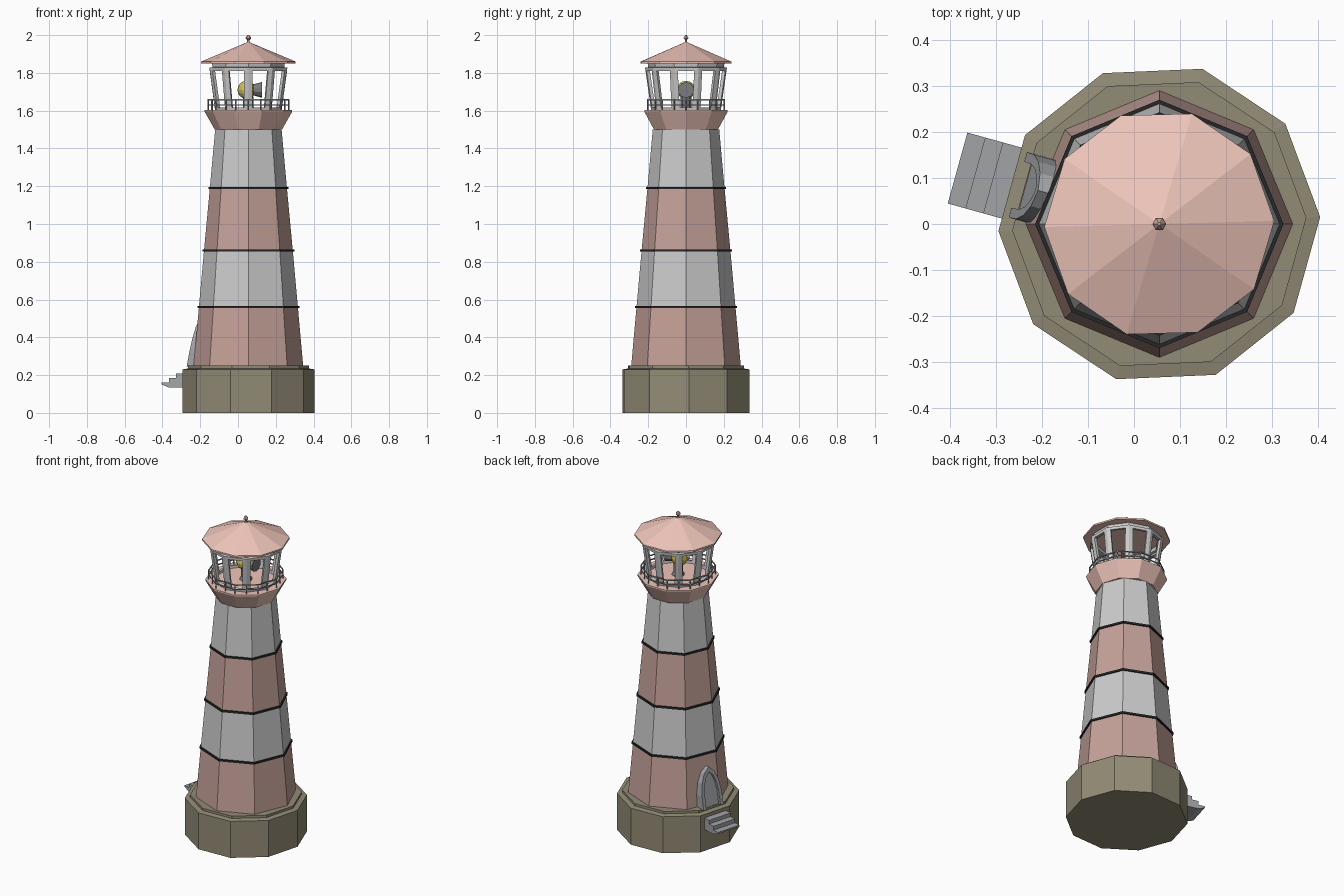
import bpy, bmesh, math
from mathutils import Matrix, Vector

if "Cube" in bpy.data.objects:
    bpy.data.objects.remove(bpy.data.objects["Cube"])

CX = 0.055                      # tower axis
RAD = math.radians


def mat(name, r, g, b):
    m = bpy.data.materials.new(name)
    m.diffuse_color = (r, g, b, 1)
    m.use_nodes = True
    m.node_tree.nodes["Principled BSDF"].inputs["Base Color"].default_value = m.diffuse_color
    return m


RED = mat("brick_red", 0.56, 0.36, 0.32)
PINK = mat("salmon", 0.86, 0.56, 0.49)
WHITE = mat("white_paint", 0.72, 0.72, 0.72)
BLACK = mat("black", 0.02, 0.02, 0.02)
ROCK = mat("brown_stone", 0.29, 0.26, 0.18)
GOLD = mat("yellow", 0.62, 0.52, 0.1)
DARK = mat("dark_grey", 0.2, 0.2, 0.21)
STONE = mat("grey_stone", 0.36, 0.37, 0.38)


def finish(name, bm, material=None, matrix=None):
    bmesh.ops.recalc_face_normals(bm, faces=bm.faces)
    me = bpy.data.meshes.new(name)
    bm.to_mesh(me)
    bm.free()
    ob = bpy.data.objects.new(name, me)
    bpy.context.collection.objects.link(ob)
    ob.matrix_world = matrix or Matrix.Translation((CX, 0, 0))
    if material:
        me.materials.append(material)
    return ob


def lathe(name, profile, n, rot, material, matrix=None, mode="caps"):
    """n-sided turned shape; mode: caps, open or loop (closed profile)."""
    bm = bmesh.new()
    rings = [[bm.verts.new((r * math.cos(RAD(rot) + math.tau * i / n),
                            r * math.sin(RAD(rot) + math.tau * i / n), z))
              for i in range(n)] for r, z in profile]
    pairs = list(zip(rings, rings[1:]))
    if mode == "loop":
        pairs.append((rings[-1], rings[0]))
    for a, b in pairs:
        for i in range(n):
            j = (i + 1) % n
            bm.faces.new((a[i], a[j], b[j], b[i]))
    if mode == "caps":
        bm.faces.new(rings[0])
        bm.faces.new(rings[-1])
    return finish(name, bm, material, matrix)


# Stone base with a stepped rim
lathe("base", [(0.35, 0), (0.35, 0.23), (0.32, 0.235), (0.32, 0.25)], 10, 2.5, ROCK)

# Tapering octagonal tower in coloured sections, with black bands
levels = [(0.29, 0.25), (0.262, 0.56), (0.235, 0.86), (0.204, 1.19), (0.176, 1.5)]
for k, (lo, hi) in enumerate(zip(levels, levels[1:])):
    lathe(f"tower_section_{k + 1}", [lo, hi], 8, 0, (RED, WHITE)[k % 2])
for k, (r, z) in enumerate(levels[1:4]):
    lathe(f"band_{k + 1}", [(r - 0.01, z - 0.006), (r + 0.008, z - 0.006),
                            (r + 0.008, z + 0.006), (r - 0.01, z + 0.006)],
          8, 0, BLACK, mode="loop")

# Flared gallery
lathe("gallery", [(0.178, 1.5), (0.232, 1.595), (0.232, 1.603)], 10, 0, PINK)

# Railing: hoops and posts
for k, z in enumerate((1.63, 1.658)):
    lathe(f"rail_{k + 1}", [(0.21, z - 0.003), (0.216, z - 0.003),
                            (0.216, z + 0.003), (0.21, z + 0.003)],
          10, 0, STONE, mode="loop")
bm = bmesh.new()
for i in range(20):
    a = math.tau * i / 20
    r = 0.213 * (1 if i % 2 == 0 else math.cos(math.pi / 10))
    bmesh.ops.create_cone(bm, cap_ends=True, segments=4, radius1=0.004, radius2=0.004,
                          depth=0.06, matrix=Matrix.Translation(
                              (r * math.cos(a), r * math.sin(a), 1.63)))
finish("rail_posts", bm, STONE)

# Lantern room: leaning wall with one window opening per side
room = lathe("lantern_frame", [(0.166, 1.6), (0.199, 1.83)], 10, 18, WHITE, mode="open")
bm = bmesh.new()
bm.from_mesh(room.data)
panes = list(bm.faces)
bmesh.ops.inset_individual(bm, faces=panes, thickness=0.025)
bmesh.ops.delete(bm, geom=panes, context="FACES")
bm.to_mesh(room.data)
bm.free()
solid = room.modifiers.new("thickness", "SOLIDIFY")
solid.thickness = 0.018
lathe("lantern_top_band", [(0.18, 1.825), (0.199, 1.825), (0.204, 1.858), (0.185, 1.858)],
      10, 18, WHITE, mode="loop")

# Roof and finial
lathe("roof", [(0.25, 1.85), (0.25, 1.86), (0.012, 1.96)], 10, 1.5, PINK)
lathe("finial", [(0.015, 1.955), (0.007, 1.965), (0.007, 1.975), (0.015, 1.982),
                 (0.013, 1.99), (0.004, 2.0)], 6, 0, RED)

# Lamp on a pedestal, beam housing facing +x
lathe("lamp_pedestal", [(0.04, 1.6), (0.028, 1.62), (0.028, 1.675)], 8, 0, DARK)
bm = bmesh.new()
bmesh.ops.create_uvsphere(bm, u_segments=12, v_segments=8, radius=0.048)
finish("lamp", bm, GOLD, Matrix.Translation((0.045, 0, 1.71)))
lathe("lamp_hood", [(0.03, 0.03), (0.03, 0.045), (0.042, 0.088)], 10, 0, DARK,
      Matrix.Translation((0.04, 0, 1.71)) @ Matrix.Rotation(RAD(90), 4, "Y"))

# Door and steps share one direction; local x points outwards
OUT = Matrix.Translation((CX, 0, 0)) @ Matrix.Rotation(RAD(164.5), 4, "Z")


def arch(w, top):
    half = [(w, 0.245), (w * 0.98, 0.33), (w * 0.82, 0.33 + 0.45 * (top - 0.33)),
            (w * 0.5, 0.33 + 0.8 * (top - 0.33))]
    return half + [(0, top)] + [(-y, z) for y, z in reversed(half)]


def front(z, depth):
    return 0.318 - 0.19 * (z - 0.25) - depth     # leans back with the wall


# Door frame
bm = bmesh.new()
outer, inner = arch(0.074, 0.485), arch(0.052, 0.455)
loops = [[bm.verts.new((front(z, d), y, z)) for y, z in pts]
         for pts, d in ((outer, 0.09), (outer, 0), (inner, 0), (inner, 0.09))]
for a, b in zip(loops, loops[1:] + loops[:1]):
    for i in range(len(a) - 1):
        bm.faces.new((a[i], a[i + 1], b[i + 1], b[i]))
for end in (0, -1):
    bm.faces.new([l[end] for l in loops])
finish("door_frame", bm, STONE, OUT)

# Door leaf
bm = bmesh.new()
leaf = [[bm.verts.new((front(z, d), y, z)) for y, z in arch(0.054, 0.458)]
        for d in (0.016, 0.09)]
for l in leaf:
    bm.faces.new(l)
for i in range(9):
    j = (i + 1) % 9
    bm.faces.new((leaf[0][i], leaf[0][j], leaf[1][j], leaf[1][i]))
finish("door", bm, STONE, OUT)

# Steps: stepped side profile extruded across
side = [(0.31, 0.135), (0.415, 0.135), (0.455, 0.15), (0.455, 0.16), (0.415, 0.16),
        (0.415, 0.185), (0.375, 0.185), (0.375, 0.208), (0.31, 0.208)]
bm = bmesh.new()
face = bm.faces.new([bm.verts.new((x, -0.08, z)) for x, z in side])
ext = bmesh.ops.extrude_face_region(bm, geom=[face], use_keep_orig=True)
bmesh.ops.translate(bm, vec=Vector((0, 0.16, 0)),
                    verts=[g for g in ext["geom"] if isinstance(g, bmesh.types.BMVert)])
finish("steps", bm, STONE, OUT)
